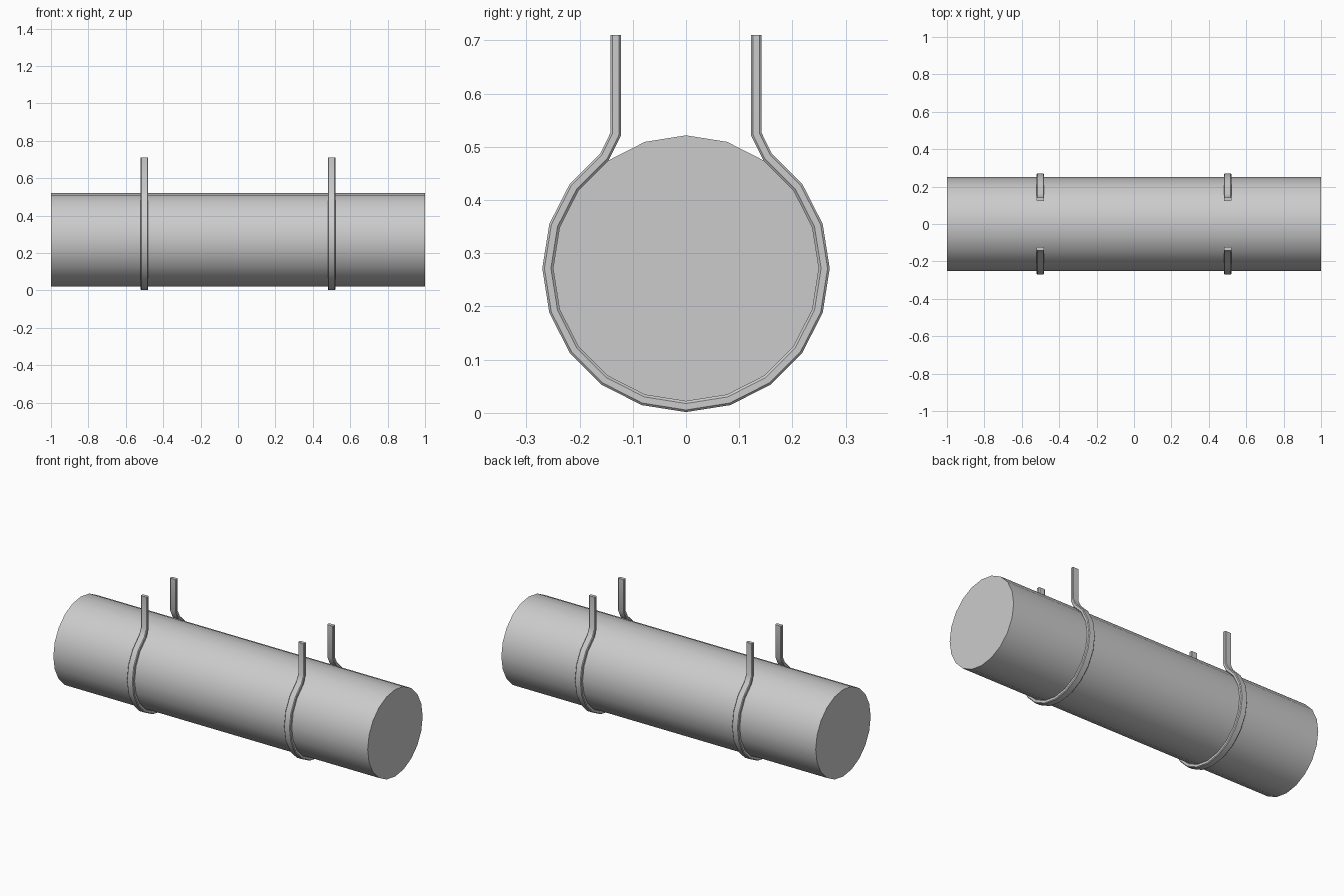
import bpy, bmesh, math
from mathutils import Vector

if "Cube" in bpy.data.objects:
    bpy.data.objects.remove(bpy.data.objects["Cube"])

R, CZ, SIDES = 0.25, 0.2716, 20


def smooth(obj):
    bpy.ops.object.select_all(action='DESELECT')
    obj.select_set(True)
    bpy.context.view_layer.objects.active = obj
    bpy.ops.object.shade_smooth_by_angle(angle=math.radians(30))


# Pipe: 20-sided cylinder along x with a vertex row at the very top
bm = bmesh.new()
rings = [[bm.verts.new((x, R * math.sin(2 * math.pi * i / SIDES),
                        CZ + R * math.cos(2 * math.pi * i / SIDES)))
          for i in range(SIDES)] for x in (-1, 1)]
for i in range(SIDES):
    j = (i + 1) % SIDES
    bm.faces.new((rings[0][i], rings[0][j], rings[1][j], rings[1][i]))
for r in rings:
    bm.faces.new(r)
bmesh.ops.recalc_face_normals(bm, faces=bm.faces)
mesh = bpy.data.meshes.new("pipe")
bm.to_mesh(mesh)
bm.free()
pipe = bpy.data.objects.new("pipe", mesh)
bpy.context.collection.objects.link(pipe)
smooth(pipe)

# Strap centre line in the y-z plane: arc under the pipe, then upright ends
arc = [math.radians(-144 + 18 * k) for k in range(17)]
path = [Vector((0.26 * math.sin(a), CZ - 0.26 * math.cos(a))) for a in arc]
path = ([Vector((-0.132, 0.71)), Vector((-0.132, 0.524))] + path +
        [Vector((0.132, 0.524)), Vector((0.132, 0.71))])

# Chamfered strap cross-section (across x, through thickness)
W, T, C = 0.02, 0.01, 0.004
section = [(-W, -T + C), (-W + C, -T), (W - C, -T), (W, -T + C),
           (W, T - C), (W - C, T), (-W + C, T), (-W, T - C)]


def make_strap(name, x):
    bm = bmesh.new()
    loops = []
    for k, p in enumerate(path):
        before = (p - path[k - 1]).normalized() if k else None
        after = (path[k + 1] - p).normalized() if k < len(path) - 1 else None
        d_in, d_out = before or after, after or before
        t = (d_in + d_out).normalized()
        miter = Vector((-t.y, t.x)) / t.dot(d_in)
        loops.append([bm.verts.new((x + u, *(p + miter * v)))
                      for u, v in section])
    n = len(section)
    for a, b in zip(loops, loops[1:]):
        for i in range(n):
            j = (i + 1) % n
            bm.faces.new((a[i], a[j], b[j], b[i]))
    bm.faces.new(loops[0])
    bm.faces.new(loops[-1])
    bmesh.ops.recalc_face_normals(bm, faces=bm.faces)
    mesh = bpy.data.meshes.new(name)
    bm.to_mesh(mesh)
    bm.free()
    obj = bpy.data.objects.new(name, mesh)
    bpy.context.collection.objects.link(obj)
    smooth(obj)


# Two hanging straps
make_strap("strap_left", -0.5)
make_strap("strap_right", 0.5)
